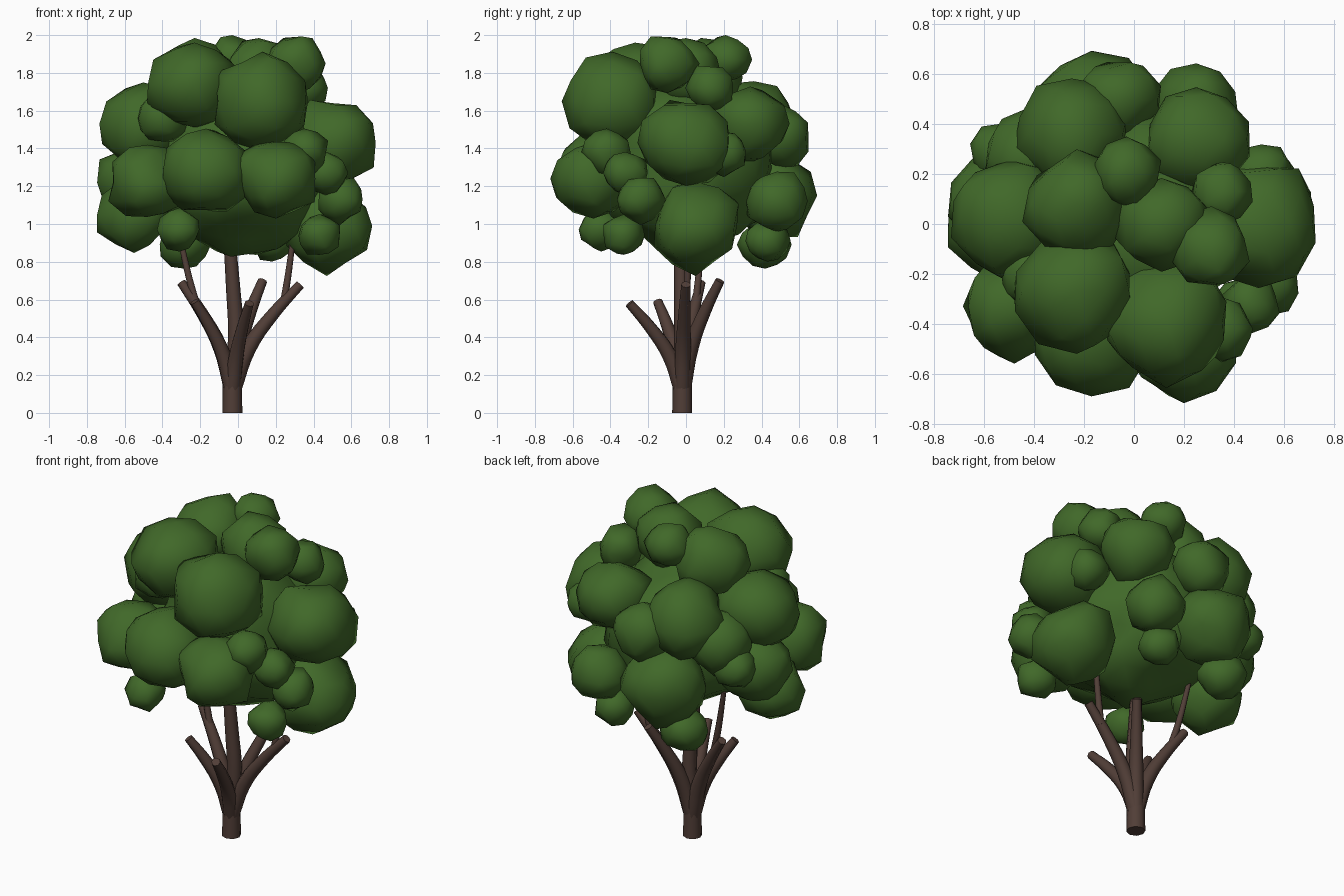
import bpy, bmesh, math, random
from mathutils import Vector, noise

random.seed(7)


def material(name, rgb):
    m = bpy.data.materials.new(name)
    m.diffuse_color = (*rgb, 1)
    return m


leaf_green = material("leaf_green", (0.052, 0.140, 0.022))
bark_brown = material("bark_brown", (0.082, 0.048, 0.038))


# Lumpy leaf clump: icosphere pushed in and out by noise
def clump(name, x, y, z, r, squash=0.97):
    bm = bmesh.new()
    bmesh.ops.create_icosphere(bm, subdivisions=3 if r > 0.3 else 2, radius=1)
    seed = Vector([random.uniform(-50, 50) for _ in range(3)])
    for v in bm.verts:
        d = v.co.normalized()
        k = 1.04 + 0.2 * noise.noise(d * 1.7 + seed) + random.uniform(-0.05, 0.05)
        v.co = d * r * k
        v.co.z = min(v.co.z * squash, 2.0 - z)
    for f in bm.faces:
        f.smooth = True
    me = bpy.data.meshes.new(name)
    bm.to_mesh(me)
    bm.free()
    me.materials.append(leaf_green)
    ob = bpy.data.objects.new(name, me)
    ob.location = (x, y, z)
    bpy.context.collection.objects.link(ob)


# Tapered branch along a smooth path of (x, y, z, radius) points
def branch(name, points):
    cu = bpy.data.curves.new(name, 'CURVE')
    cu.dimensions = '3D'
    cu.bevel_depth = 1.0
    cu.bevel_resolution = 2
    cu.resolution_u = 4
    cu.use_fill_caps = True
    sp = cu.splines.new('BEZIER')
    sp.bezier_points.add(len(points) - 1)
    for bp, (x, y, z, r) in zip(sp.bezier_points, points):
        bp.co = (x, y, z)
        bp.radius = r
        bp.handle_left_type = bp.handle_right_type = 'AUTO'
    cu.materials.append(bark_brown)
    ob = bpy.data.objects.new(name, cu)
    bpy.context.collection.objects.link(ob)
    bpy.ops.object.select_all(action='DESELECT')
    ob.select_set(True)
    bpy.context.view_layer.objects.active = ob
    bpy.ops.object.convert(target='MESH')
    bpy.ops.object.shade_smooth_by_angle(angle=math.radians(60))


# Trunk and leader rising into the crown
BX, BY = -0.03, -0.02
branch("trunk", [(BX, BY, 0, 0.053), (BX, BY, 0.14, 0.051), (BX, BY, 0.3, 0.045)])
branch("leader", [(BX, BY, 0.14, 0.048), (-0.01, -0.02, 0.4, 0.043),
                  (-0.025, -0.025, 0.65, 0.038), (-0.06, -0.035, 1.1, 0.028)])

# Spreading limbs, cut off at the ends
for i, (x, y, z) in enumerate([(-0.30, 0.08, 0.69), (0.33, 0.0, 0.68), (0.13, 0.18, 0.70),
                               (0.06, -0.30, 0.58), (-0.23, -0.15, 0.59)]):
    dx, dy = x - BX, y - BY
    branch(f"limb_{i}", [(BX, BY, 0.12, 0.046),
                         (BX + dx * 0.24, BY + dy * 0.24, 0.12 + (z - 0.12) * 0.4, 0.041),
                         (BX + dx * 0.6, BY + dy * 0.6, 0.12 + (z - 0.12) * 0.72, 0.033),
                         (x, y, z, 0.025)])

# Thin twigs from the limbs up into the leaves
branch("left_twig", [(-0.22, 0.05, 0.57, 0.021), (-0.27, 0.07, 0.76, 0.018), (-0.32, 0.09, 1.0, 0.014)])
branch("right_twig", [(0.24, 0.0, 0.57, 0.021), (0.27, 0.01, 0.76, 0.018), (0.30, 0.02, 1.0, 0.014)])

# Crown core filling the gaps
clump("crown_core", 0, 0, 1.29, 0.43, 1.0)

# Large clumps: x, y, z, radius
large = [(-0.23, -0.27, 1.74, 0.23), (0.13, -0.39, 1.65, 0.25), (-0.17, -0.45, 1.28, 0.23),
         (0.20, -0.49, 1.24, 0.21), (-0.48, -0.33, 1.22, 0.20), (-0.50, 0.02, 1.53, 0.23),
         (-0.55, -0.03, 1.05, 0.19), (-0.53, 0.10, 1.22, 0.20), (0.50, 0.0, 1.43, 0.24),
         (0.47, 0.05, 0.99, 0.23), (0.11, 0.0, 1.80, 0.18), (-0.23, 0.08, 1.78, 0.20),
         (0.25, 0.34, 1.53, 0.20), (-0.25, 0.36, 1.53, 0.22), (-0.17, 0.46, 1.15, 0.23),
         (-0.42, 0.27, 1.40, 0.18)]
for i, c in enumerate(large):
    clump(f"large_clump_{i}", *c)

# Small clumps around them
small = [(0.43, -0.33, 0.94, 0.11), (0.35, -0.42, 1.38, 0.12), (0.47, -0.32, 1.27, 0.11),
         (0.54, -0.24, 1.13, 0.12), (-0.31, -0.45, 0.97, 0.11), (0.31, -0.10, 1.85, 0.15),
         (0.35, 0.13, 1.72, 0.12), (-0.03, 0.21, 1.87, 0.13), (0.25, 0.48, 1.12, 0.16),
         (-0.28, 0.42, 0.89, 0.13), (0.18, 0.43, 0.91, 0.11), (-0.53, 0.28, 1.28, 0.12),
         (-0.06, 0.50, 1.46, 0.16), (0.51, 0.20, 1.38, 0.12), (-0.40, -0.20, 1.56, 0.13)]
for i, c in enumerate(small):
    clump(f"small_clump_{i}", *c)
